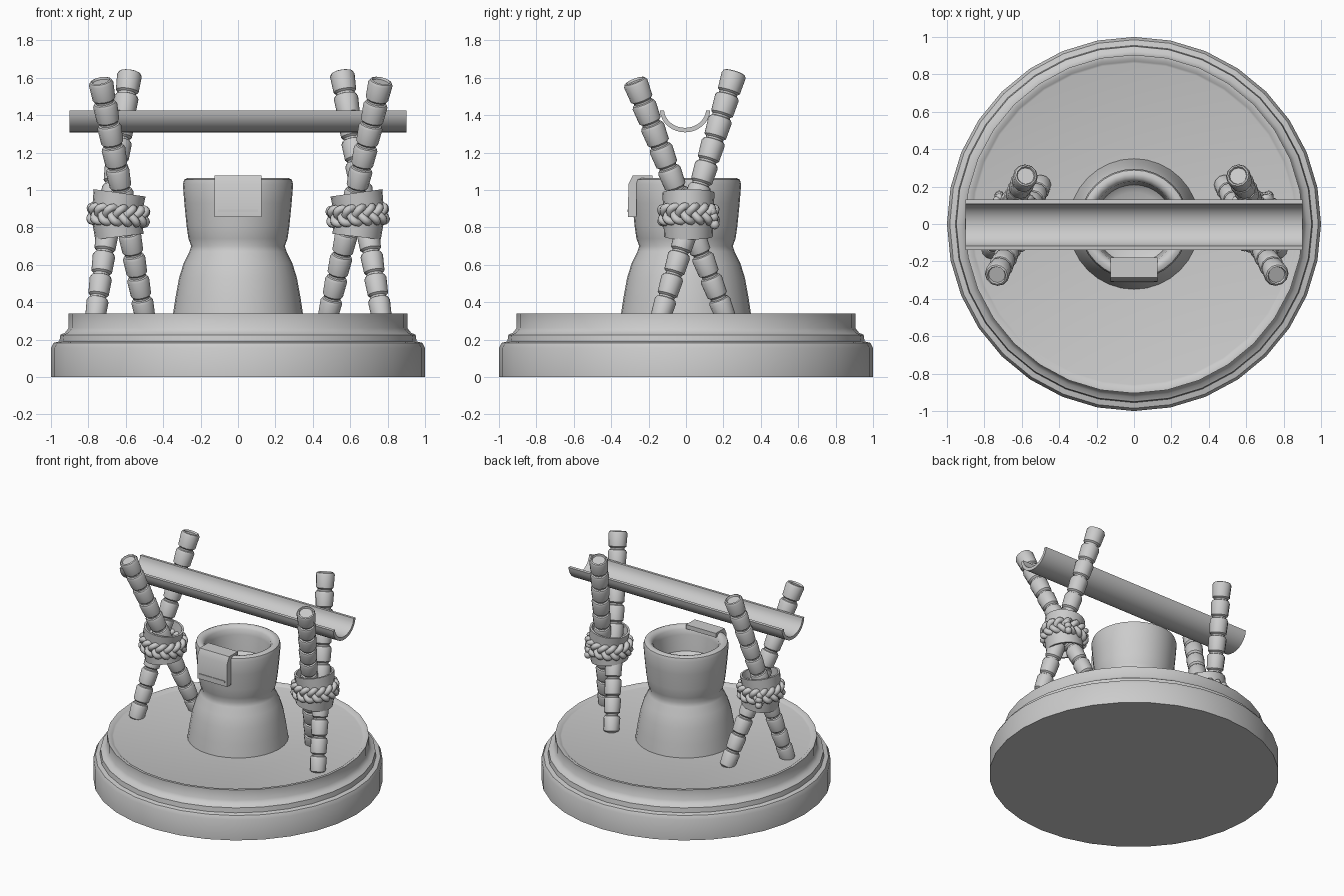
import bpy, bmesh, math
from mathutils import Vector, Matrix

if "Cube" in bpy.data.objects:
    bpy.data.objects.remove(bpy.data.objects["Cube"])

def finish(bm, name, angle=40):
    bmesh.ops.remove_doubles(bm, verts=bm.verts, dist=1e-5)
    bmesh.ops.recalc_face_normals(bm, faces=bm.faces)
    me = bpy.data.meshes.new(name)
    bm.to_mesh(me)
    bm.free()
    ob = bpy.data.objects.new(name, me)
    bpy.context.collection.objects.link(ob)
    bpy.ops.object.select_all(action='DESELECT')
    ob.select_set(True)
    bpy.context.view_layer.objects.active = ob
    bpy.ops.object.shade_smooth_by_angle(angle=math.radians(angle))
    return ob

def lathe(name, profile, sides, mat=Matrix(), closed=False, angle=40):
    """Spin an (r, z) profile round z, then place it with mat."""
    bm = bmesh.new()
    vs = [bm.verts.new((r, 0, z)) for r, z in profile]
    pairs = list(zip(vs, vs[1:])) + ([(vs[-1], vs[0])] if closed else [])
    edges = [bm.edges.new(p) for p in pairs]
    bmesh.ops.spin(bm, geom=vs + edges, cent=(0, 0, 0), axis=(0, 0, 1),
                   angle=2 * math.pi, steps=sides, use_merge=True)
    bmesh.ops.transform(bm, matrix=mat, verts=bm.verts)
    return finish(bm, name, angle)

def extrude_x(name, section, x0, x1, angle=30):
    """Extrude a closed (y, z) section along x."""
    bm = bmesh.new()
    a = [bm.verts.new((x0, y, z)) for y, z in section]
    b = [bm.verts.new((x1, y, z)) for y, z in section]
    n = len(section)
    for i in range(n):
        j = (i + 1) % n
        bm.faces.new((a[i], a[j], b[j], b[i]))
    bm.faces.new(a)
    bm.faces.new(b)
    return finish(bm, name, angle)

# Round stepped base with a thin raised rim
lathe("base", [(0, 0), (1, 0), (1, .155), (.985, .183), (.955, .19), (.95, .225),
               (.925, .237), (.905, .262), (.905, .34), (.885, .34), (.87, .328),
               (.86, .325), (0, .325)], 32)

# Waisted pot with hollow top
lathe("pot", [(.35, .32), (.335, .42), (.315, .53), (.29, .61), (.26, .67), (.25, .7),
              (.265, .74), (.275, .81), (.287, .93), (.295, 1.03), (.288, 1.055),
              (.268, 1.065), (.245, 1.06), (.228, 1.04), (.222, 1.0), (.21, .88),
              (.17, .85), (0, .85)], 32)

# Bent plate hooked over the pot rim
extrude_x("rim_plate", [(-.31, .855), (-.308, 1.03), (-.285, 1.077), (-.18, 1.077),
                        (-.18, 1.045), (-.265, 1.04), (-.265, .855)], -.125, .125)
extrude_x("plate_ridge", [(-.314, .882), (-.314, .896), (-.29, .896), (-.29, .882)],
          -.108, .108)

# Half-pipe trough resting in the crossed posts
arc = [math.radians(184 + 172 * i / 16) for i in range(17)]
outer = [(-.005 + .135 * math.cos(t), 1.433 + .125 * math.sin(t)) for t in arc]
inner = [(-.005 + .113 * math.cos(t), 1.433 + .101 * math.sin(t)) for t in arc]
extrude_x("trough", outer + inner[::-1], -.9, .9)

def post(name, bottom, top, count=11):
    """Segmented pole between two points."""
    b, t = Vector(bottom), Vector(top)
    d = (t - b).normalized()
    b -= d * .04
    step = (t - b).length / count
    prof = [(0, 0)]
    for i in range(count):
        z, k = i * step, .054 + .008 * i / count
        prof += [(k - .012, z), (k - .012, z + .01), (k, z + .02),
                 (k + .005, z + step - .018), (k - .002, z + step - .004)]
    L = count * step
    prof += [(.05, L), (.045, L - .012), (0, L - .012)]
    rot = Vector((0, 0, 1)).rotation_difference(d).to_matrix().to_4x4()
    lathe(name, prof, 12, Matrix.Translation(b) @ rot)

def braid(name, mat, rx, ry):
    """Three-strand plait closed into a ring."""
    cu = bpy.data.curves.new(name, 'CURVE')
    cu.dimensions = '3D'
    cu.bevel_depth = .021
    cu.bevel_resolution = 2
    n, count = 5, 120
    for k in range(3):
        sp = cu.splines.new('POLY')
        sp.points.add(count - 1)
        sp.use_cyclic_u = True
        for i in range(count):
            t = 2 * math.pi * i / count
            ph = n * t + k * 2 * math.pi / 3
            r = .018 * math.sin(2 * ph)
            p = mat @ Vector(((rx + r) * math.cos(t), (ry + r) * math.sin(t),
                              .04 * math.sin(ph)))
            sp.points[i].co = (*p, 1)
    ob = bpy.data.objects.new(name, cu)
    bpy.context.collection.objects.link(ob)

# Crossed posts with their wrappings, one pair on each side
pairs = {
    "left": (-1, [((-.50, .205, .34), (-.735, -.275, 1.585)),
                  ((-.76, -.13, .34), (-.578, .26, 1.63))]),
    "right": (1, [((.485, .205, .34), (.765, -.275, 1.585)),
                  ((.765, -.13, .34), (.555, .26, 1.63))]),
}
for side, (s, posts) in pairs.items():
    for label, (b, t) in zip(("front", "back"), posts):
        post(f"{side}_{label}_post", b, t)
    mid = Matrix.Translation((s * .64, .013, 0))
    # Cloth wraps, tilted opposite ways
    for label, z, tilt, prof in (
            ("upper", .935, .14, [(.132, -.07), (.14, .05), (.125, .05), (.115, -.07)]),
            ("lower", .795, -.12, [(.13, -.045), (.135, .06), (.118, .06), (.115, -.045)])):
        m = mid @ Matrix.Translation((0, 0, z)) @ Matrix.Rotation(-s * tilt, 4, 'Y')
        lathe(f"{side}_{label}_wrap", prof, 20, m, closed=True)
    # Plaited rope with a small knot at the back
    braid(f"{side}_rope", mid @ Matrix.Translation((0, 0, .865))
          @ Matrix.Rotation(-s * .06, 4, 'Y'), .133, .13)
    for i, (dy, dz) in enumerate(((.135, .0), (.14, -.04), (.125, .03))):
        bm = bmesh.new()
        bmesh.ops.create_uvsphere(bm, u_segments=10, v_segments=6, radius=.026,
                                  matrix=mid @ Matrix.Translation((s * .08, dy, .855 + dz)))
        finish(bm, f"{side}_knot_{i + 1}", 60)
